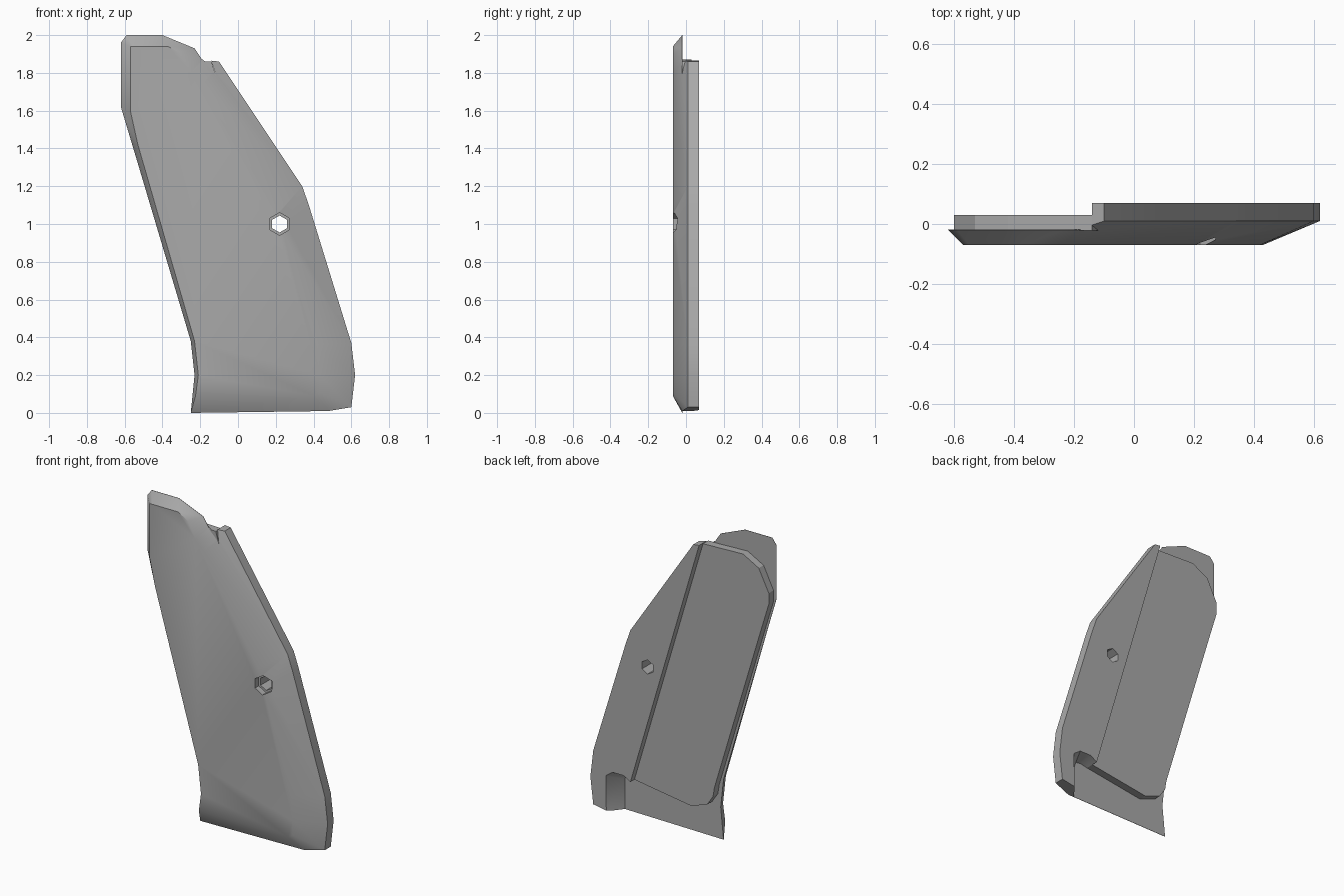
import bpy, bmesh, math
from mathutils import Matrix

cube = bpy.data.objects.get("Cube")
if cube:
    bpy.data.objects.remove(cube, do_unlink=True)

FRONT, LIP, SHELF, BACK = -0.07, -0.018, 0.03, 0.07

grey = bpy.data.materials.new("plain_grey")
grey.use_nodes = True
colour = (0.4, 0.4, 0.4, 1)
grey.diffuse_color = colour
grey.node_tree.nodes["Principled BSDF"].inputs["Base Color"].default_value = colour


def make_object(name, bm):
    bmesh.ops.recalc_face_normals(bm, faces=bm.faces)
    mesh = bpy.data.meshes.new(name)
    bm.to_mesh(mesh)
    bm.free()
    mesh.materials.append(grey)
    obj = bpy.data.objects.new(name, mesh)
    bpy.context.collection.objects.link(obj)
    return obj


def loft(name, loops):
    """Skin matching loops of (x, y, z) points and cap both ends."""
    bm = bmesh.new()
    rings = [[bm.verts.new(p) for p in loop] for loop in loops]
    for a, b in zip(rings, rings[1:]):
        for i in range(len(a)):
            j = (i + 1) % len(a)
            bm.faces.new((a[i], a[j], b[j], b[i]))
    bm.faces.new(rings[0])
    bm.faces.new(rings[-1])
    return make_object(name, bm)


def flat(points, y):
    return [(x, y, z) for x, z in points]


def hex_cutter(name, x, z, radius, y0, y1):
    ring = [(x + radius * math.sin(math.tau * i / 6),
             z + radius * math.cos(math.tau * i / 6)) for i in range(6)]
    return loft(name, [flat(ring, y0), flat(ring, y1)])


def activate(obj):
    bpy.ops.object.select_all(action='DESELECT')
    obj.select_set(True)
    bpy.context.view_layer.objects.active = obj


def carve(obj, cutter):
    cutter.hide_render = True
    mod = obj.modifiers.new("carve", 'BOOLEAN')
    mod.operation = 'DIFFERENCE'
    mod.solver = 'EXACT'
    mod.object = cutter
    activate(obj)
    bpy.ops.object.modifier_apply(modifier=mod.name)
    bpy.data.objects.remove(cutter, do_unlink=True)


# Outer edge of the panel: x, z, depth where the front bevel ends
rim = [
    (-0.62, 1.96, -0.02), (-0.59, 2.0, -0.02), (-0.4, 2.0, -0.02),
    (-0.23, 1.93, -0.02), (-0.19, 1.87, -0.02), (-0.1, 1.86, 0.01),
    (0.34, 1.2, 0.01), (0.375, 1.1, 0.01), (0.6, 0.37, 0.01),
    (0.62, 0.2, 0.01), (0.6, 0.03, 0.01), (0.48, 0.01, -0.02),
    (-0.25, 0, -0.02), (-0.23, 0.2, -0.02), (-0.25, 0.38, -0.02),
    (-0.56, 1.42, -0.02), (-0.62, 1.62, -0.02),
]
# Matching edge of the flat front face: x, z
face = [
    (-0.57, 1.94), (-0.55, 1.94), (-0.37, 1.94), (-0.3, 1.9), (-0.25, 1.8),
    (-0.19, 1.74), (0.19, 1.1), (0.23, 0.98), (0.42, 0.36), (0.43, 0.2),
    (0.43, 0.11), (0.4, 0.09), (-0.225, 0.09), (-0.21, 0.2),
    (-0.23, 0.38), (-0.53, 1.42), (-0.57, 1.6),
]
panel = loft("grip_panel", [
    flat(face, FRONT),
    [(x, y, z) for x, z, y in rim],
    [(x, BACK, z) for x, z, y in rim],
])

# Rear cut that leaves a raised strip, with a sloped hollow at its foot
step = [(-0.21, 2.1), (0.34, 0.24)]
outside = [(-0.9, -0.1), (-0.9, 2.1)]
deep = step + [(0.39, 0.25), (0.425, 0.245), (0.44, 0.2), (0.44, -0.1)] + outside
wide = step + [(0.39, 0.27), (0.47, 0.27), (0.52, 0.235), (0.515, -0.1)] + outside
carve(panel, loft("rear_cutter", [flat(deep, LIP), flat(wide, BACK + 0.01)]))

# Screw hole with a wider seat at the front
carve(panel, hex_cutter("hole_cutter", 0.22, 1, 0.045, -0.2, 0.2))
carve(panel, hex_cutter("seat_cutter", 0.22, 1, 0.06, -0.2, -0.033))

# Raised shelf on the back that fits inside the frame
outline = [
    (-0.14, 1.86), (-0.42, 1.87), (-0.53, 1.81), (-0.6, 1.67), (-0.6, 1.6),
    (-0.545, 1.42), (-0.22, 0.34), (-0.21, 0.28), (-0.17, 0.22),
    (-0.06, 0.18), (0.34, 0.24),
]
shelf = loft("rear_shelf", [flat(outline, LIP - 0.004), flat(outline, SHELF)])

for obj, angle in ((panel, 35), (shelf, 20)):
    activate(obj)
    bpy.ops.object.shade_smooth_by_angle(angle=math.radians(angle))
